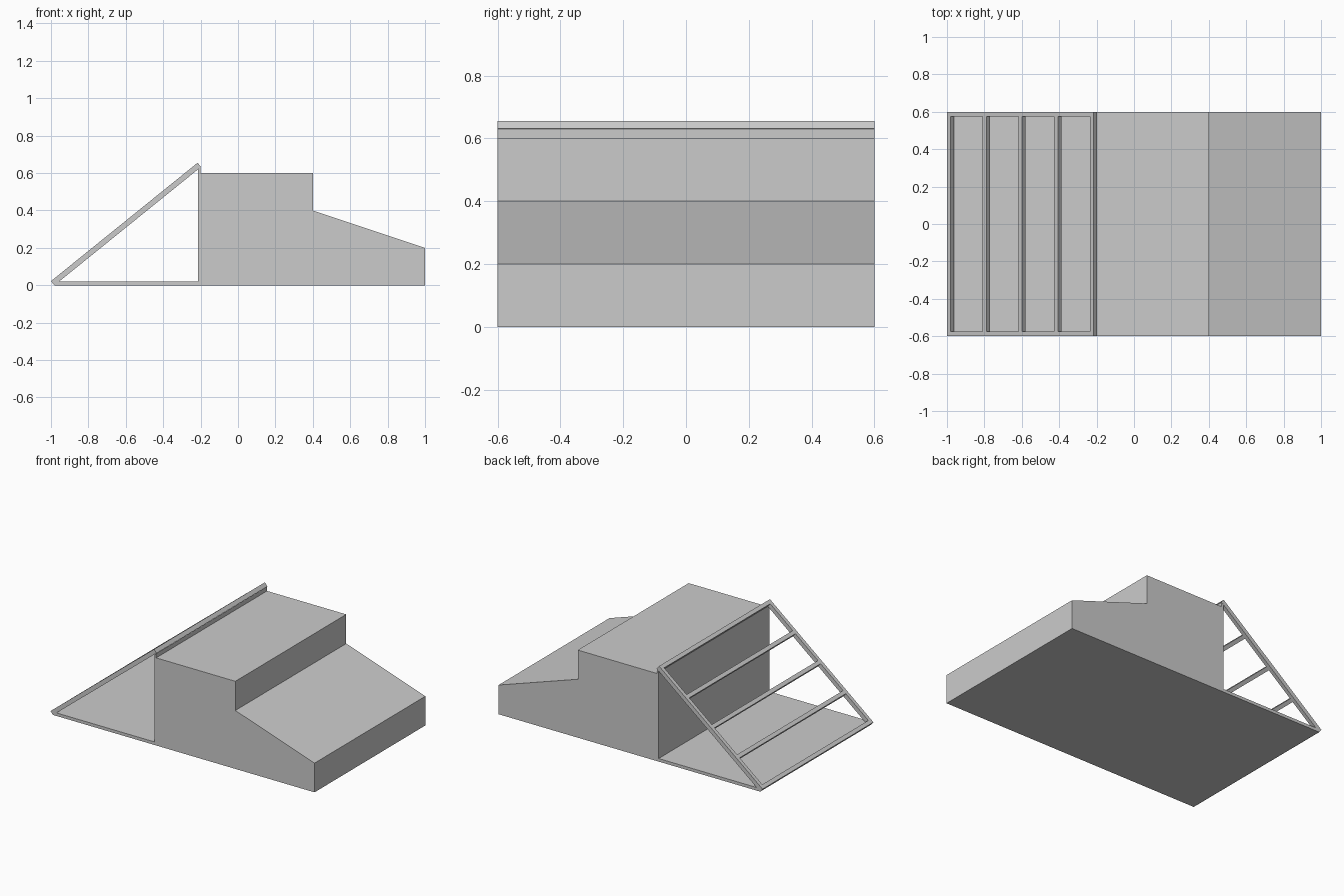
import bpy
import bmesh
import math
from mathutils import Matrix, Vector

cube = bpy.data.objects.get("Cube")
if cube:
    bpy.data.objects.remove(cube, do_unlink=True)

grey = bpy.data.materials.new("plain grey")
grey.use_nodes = True
GREY = (0.6, 0.6, 0.6, 1)
grey.diffuse_color = GREY
grey.node_tree.nodes["Principled BSDF"].inputs["Base Color"].default_value = GREY

HALF = 0.6  # half depth of the whole model


def extrude_profile(name, points, y0=-HALF, y1=HALF):
    """Extrude an x-z outline along y into a closed solid."""
    bm = bmesh.new()
    face = bm.faces.new([bm.verts.new((x, y0, z)) for x, z in points])
    grown = bmesh.ops.extrude_face_region(bm, geom=[face])
    verts = [g for g in grown["geom"] if isinstance(g, bmesh.types.BMVert)]
    bmesh.ops.translate(bm, verts=verts, vec=(0, y1 - y0, 0))
    bmesh.ops.recalc_face_normals(bm, faces=bm.faces)
    mesh = bpy.data.meshes.new(name)
    bm.to_mesh(mesh)
    bm.free()
    mesh.materials.append(grey)
    obj = bpy.data.objects.new(name, mesh)
    bpy.context.collection.objects.link(obj)
    return obj


# Stepped main body with sloping lower roof
extrude_profile("main_block", [(-0.2, 0), (1, 0), (1, 0.2), (0.4, 0.4),
                               (0.4, 0.6), (-0.2, 0.6)])

# Thin floor and upright panel closing the triangular bay
extrude_profile("floor_plate", [(-0.982, 0), (-0.2, 0), (-0.2, 0.021), (-0.963, 0.021)])
extrude_profile("back_panel", [(-0.213, 0.021), (-0.2, 0.021), (-0.2, 0.63), (-0.213, 0.619)])

# Sloping frame: position along the slope u, thickness below its top face
foot = Vector((-1, 0.022))
head = Vector((-0.216, 0.655))
length = (head - foot).length
along = (head - foot).normalized()
inward = Vector((along.y, -along.x))
THICK, BAR = 0.029, 0.026


def slope_bar(name, u0, u1, y0, y1):
    pts = [foot + along * u + inward * t
           for u, t in ((u0, 0), (u1, 0), (u1, THICK), (u0, THICK))]
    return extrude_profile(name, pts, y0, y1)


slope_bar("frame_side_front", 0, length, -HALF, -HALF + BAR)
slope_bar("frame_side_back", 0, length, HALF - BAR, HALF)

# Five evenly spaced cross bars leave four openings
for i in range(5):
    u = i * (length - BAR) / 4
    slope_bar(f"frame_cross_bar_{i + 1}", u, u + BAR, -HALF + BAR, HALF - BAR)
